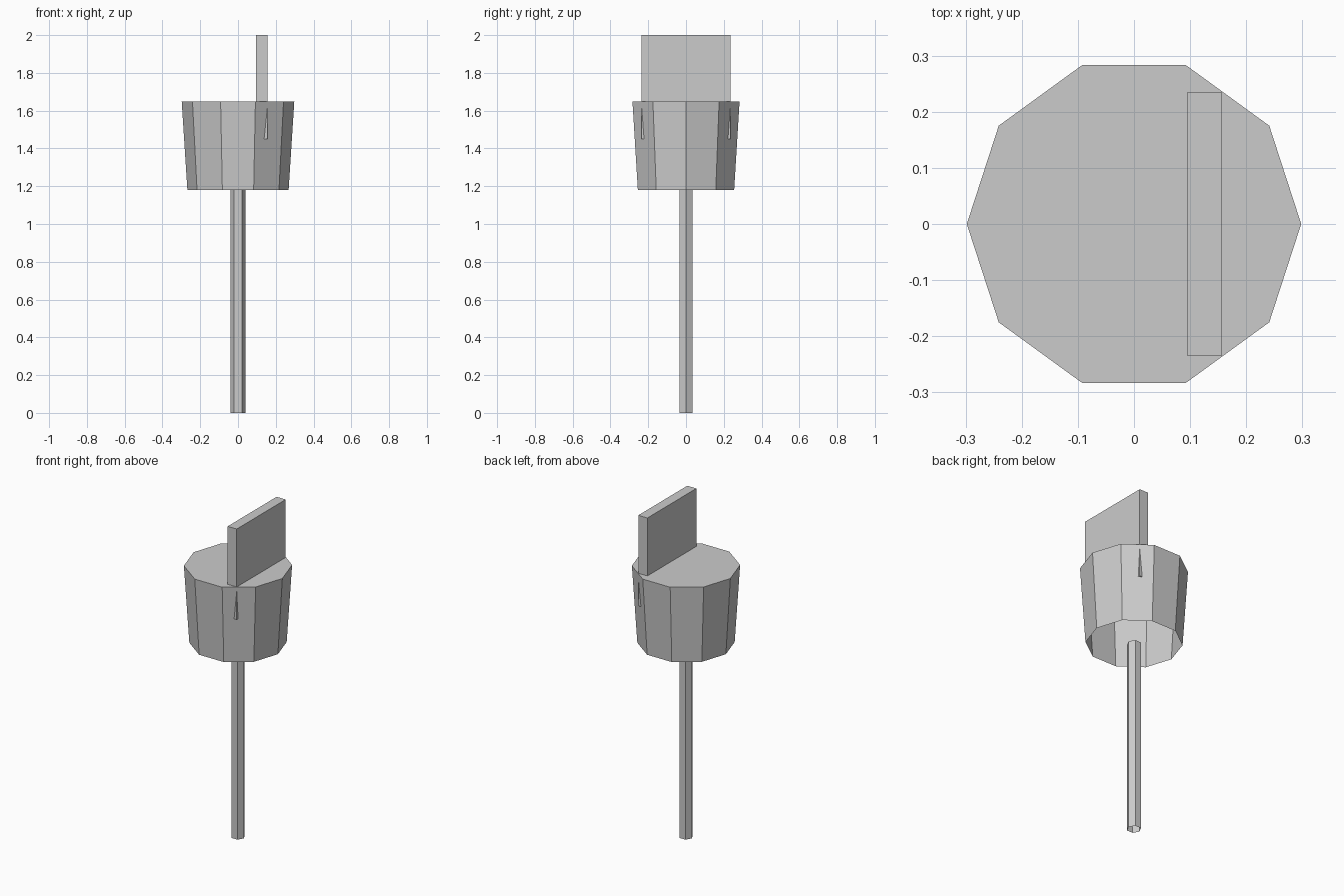
import bpy
import bmesh
from math import cos, sin, tau

cube = bpy.data.objects.get("Cube")
if cube:
    bpy.data.objects.remove(cube, do_unlink=True)

# Single plain grey
GREY = (0.6, 0.6, 0.6, 1)
grey = bpy.data.materials.new("plain_grey")
grey.use_nodes = True
grey.diffuse_color = GREY
grey.node_tree.nodes["Principled BSDF"].inputs["Base Color"].default_value = GREY


def add_object(name, bm):
    mesh = bpy.data.meshes.new(name)
    bm.to_mesh(mesh)
    bm.free()
    mesh.materials.append(grey)
    obj = bpy.data.objects.new(name, mesh)
    bpy.context.collection.objects.link(obj)
    return obj


def open_tube(name, sides, r_low, r_high, z_low, z_high, cap_top=False):
    """Faceted tube with a corner on +x, open below and optionally capped above."""
    bm = bmesh.new()
    low, high = (
        [bm.verts.new((r * cos(tau * i / sides), r * sin(tau * i / sides), z))
         for i in range(sides)]
        for r, z in ((r_low, z_low), (r_high, z_high)))
    for i in range(sides):
        j = (i + 1) % sides
        bm.faces.new((low[i], low[j], high[j], high[i]))
    if cap_top:
        bm.faces.new(high)
    return add_object(name, bm)


def box(name, low, high):
    bm = bmesh.new()
    bmesh.ops.create_cube(bm, size=1)
    for v in bm.verts:
        v.co = [b if c > 0 else a for a, b, c in zip(low, high, v.co)]
    return add_object(name, bm)


# Thin six-sided stem, ending level with the rim of the head
open_tube("stem", 6, 0.04, 0.04, 0, 1.18)

# Ten-sided tapered head, hollow and open underneath
open_tube("head", 10, 0.268, 0.298, 1.18, 1.648, cap_top=True)

# Upright plate sunk off-centre into the head, its corners breaking the wall
box("plate", (0.095, -0.235, 1.45), (0.156, 0.235, 2))
